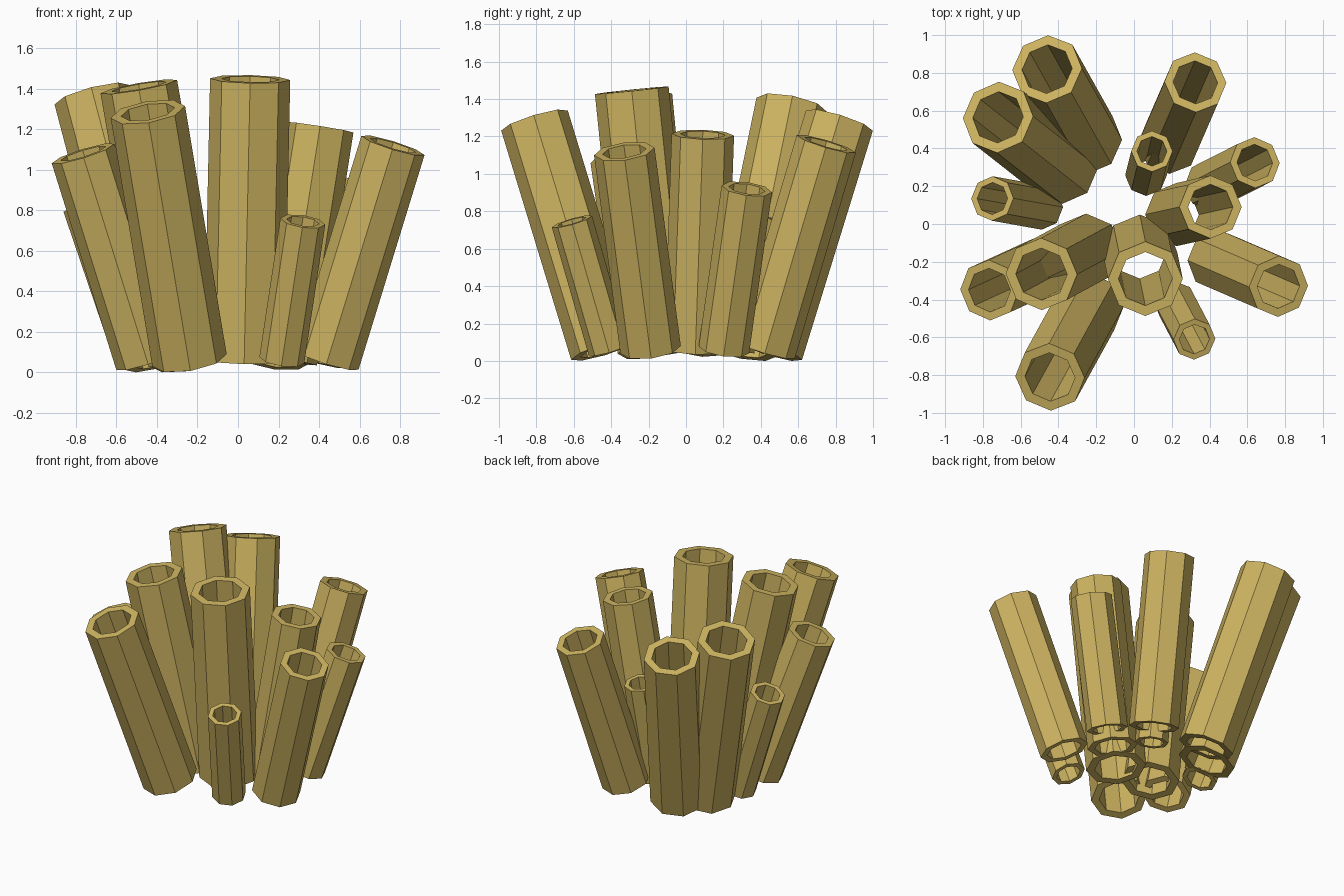
import bpy, bmesh, math
from mathutils import Vector

if "Cube" in bpy.data.objects:
    bpy.data.objects.remove(bpy.data.objects["Cube"])

BASE_Z = 0.06
SIDES = 8
WALL = 0.72          # inner radius / outer radius

mat = bpy.data.materials.new("sponge_yellow")
mat.diffuse_color = (0.62, 0.46, 0.12, 1)
mat.use_nodes = True
mat.node_tree.nodes["Principled BSDF"].inputs["Base Color"].default_value = mat.diffuse_color

# Rim centre x, y, z and outer radius of each tube
TUBES = [
    (-0.46, 0.82, 1.285, 0.187),
    (-0.72, 0.565, 1.37, 0.192),
    (-0.75, 0.135, 0.83, 0.118),
    (-0.765, -0.35, 1.08, 0.162),
    (-0.49, -0.265, 1.41, 0.192),
    (-0.445, -0.81, 1.285, 0.186),
    (0.06, -0.29, 1.447, 0.198),
    (0.32, -0.61, 0.745, 0.112),
    (0.765, -0.33, 1.12, 0.163),
    (0.405, 0.09, 1.21, 0.167),
    (0.64, 0.325, 0.92, 0.136),
    (0.325, 0.75, 1.16, 0.165),
    (0.095, 0.385, 0.775, 0.11),
]


def tube(name, x, y, z, radius):
    """Open octagonal pipe leaning outward from the cluster centre."""
    spread = 1 + 0.7 * (z - BASE_Z)
    base = Vector((x / spread, y / spread, BASE_Z))
    axis = Vector((x, y, z)) - base
    rot = Vector((0, 0, 1)).rotation_difference(axis)
    bm = bmesh.new()
    rings = []
    # outer bottom, outer top, inner top, inner bottom
    for r, h in ((1, 0), (1, 1), (WALL, 1), (WALL, 0)):
        ring = []
        for i in range(SIDES):
            a = math.tau * i / SIDES
            p = Vector((radius * r * math.cos(a), radius * r * math.sin(a), h * axis.length))
            ring.append(bm.verts.new(base + rot @ p))
        rings.append(ring)
    for k in range(4):
        a, b = rings[k], rings[(k + 1) % 4]
        for i in range(SIDES):
            j = (i + 1) % SIDES
            bm.faces.new((a[i], a[j], b[j], b[i]))
    bmesh.ops.recalc_face_normals(bm, faces=bm.faces)
    mesh = bpy.data.meshes.new(name)
    bm.to_mesh(mesh)
    bm.free()
    mesh.materials.append(mat)
    bpy.context.collection.objects.link(bpy.data.objects.new(name, mesh))


# Cluster of tubes
for n, spec in enumerate(TUBES, 1):
    tube(f"tube_{n:02d}", *spec)
